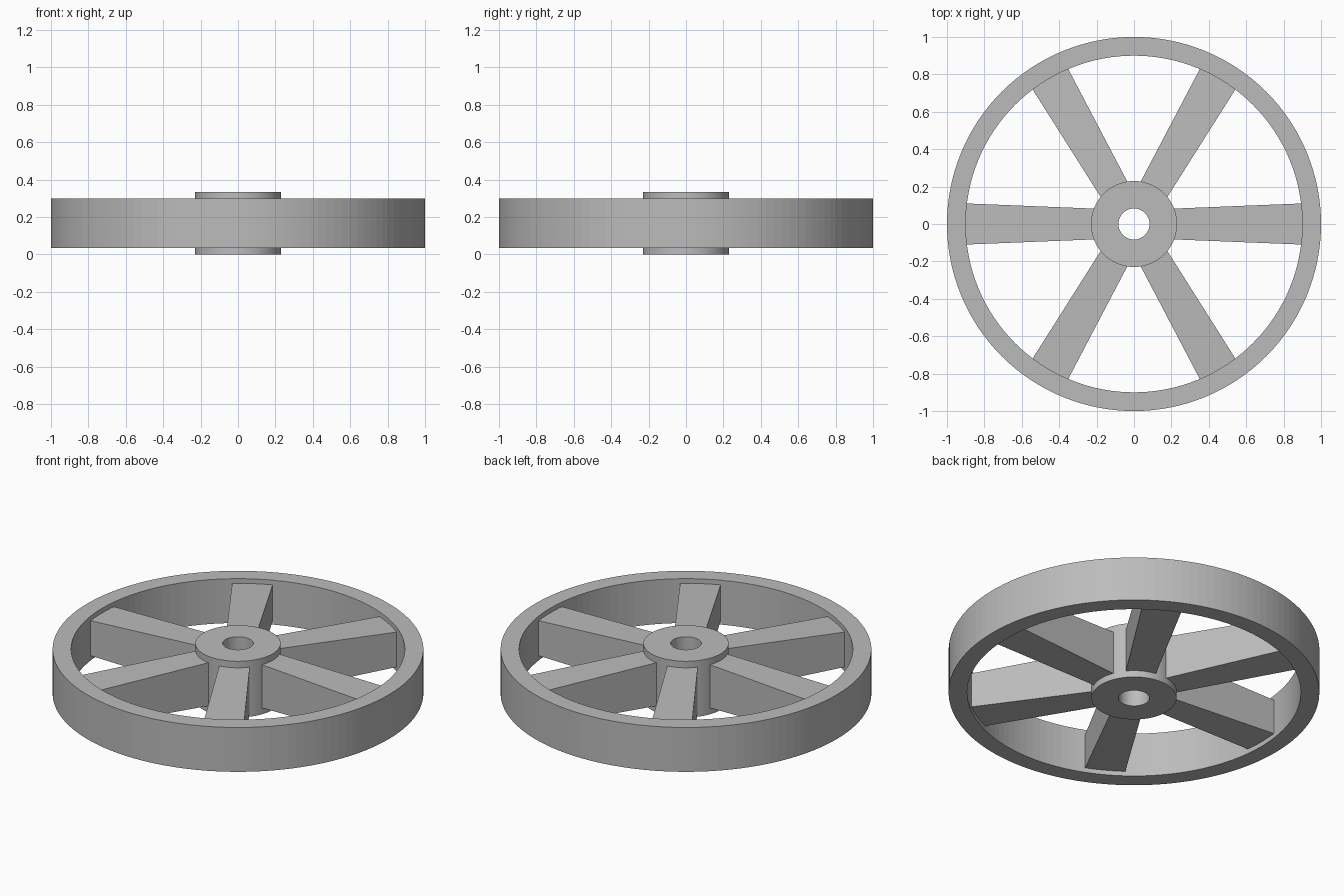
import bpy, bmesh, math
from mathutils import Matrix, Vector

cube = bpy.data.objects.get("Cube")
if cube:
    bpy.data.objects.remove(cube, do_unlink=True)

grey = bpy.data.materials.new("plain_grey")
grey.use_nodes = True
COLOUR = (0.5, 0.5, 0.5, 1)
grey.diffuse_color = COLOUR
grey.node_tree.nodes["Principled BSDF"].inputs["Base Color"].default_value = COLOUR

SIDES = 128
MID = 0.167   # height of the wheel's middle plane


def finish(name, bm):
    bmesh.ops.recalc_face_normals(bm, faces=bm.faces)
    mesh = bpy.data.meshes.new(name)
    bm.to_mesh(mesh)
    bm.free()
    mesh.materials.append(grey)
    obj = bpy.data.objects.new(name, mesh)
    bpy.context.collection.objects.link(obj)
    return obj


def ring(name, inner, outer, half):
    """Rectangular section revolved around the axle."""
    bm = bmesh.new()
    section = [(inner, -half), (outer, -half), (outer, half), (inner, half)]
    loops = []
    for i in range(SIDES):
        a = math.tau * i / SIDES
        loops.append([bm.verts.new((r * math.cos(a), r * math.sin(a), MID + z))
                      for r, z in section])
    for i, here in enumerate(loops):
        there = loops[(i + 1) % SIDES]
        for k in range(4):
            n = (k + 1) % 4
            bm.faces.new((here[k], there[k], there[n], here[n]))
    return finish(name, bm)


def spoke(name, angle):
    """Bar that widens and thins from the hub to the rim."""
    bm = bmesh.new()
    bmesh.ops.create_cube(bm, size=2)
    for v in bm.verts:
        r = 0.17 if v.co.x < 0 else 0.93
        t = (r - 0.23) / 0.67
        width = 0.083 + 0.027 * t
        height = 0.128 - 0.024 * t
        v.co = Vector((r, v.co.y * width, MID + v.co.z * height))
    bm.transform(Matrix.Rotation(angle, 4, 'Z'))
    return finish(name, bm)


# Rim, hub with axle bore, six spokes
ring("rim", 0.9, 1.0, 0.132)
ring("hub", 0.083, 0.23, 0.167)
for i in range(6):
    spoke(f"spoke_{i + 1}", math.tau * i / 6)
